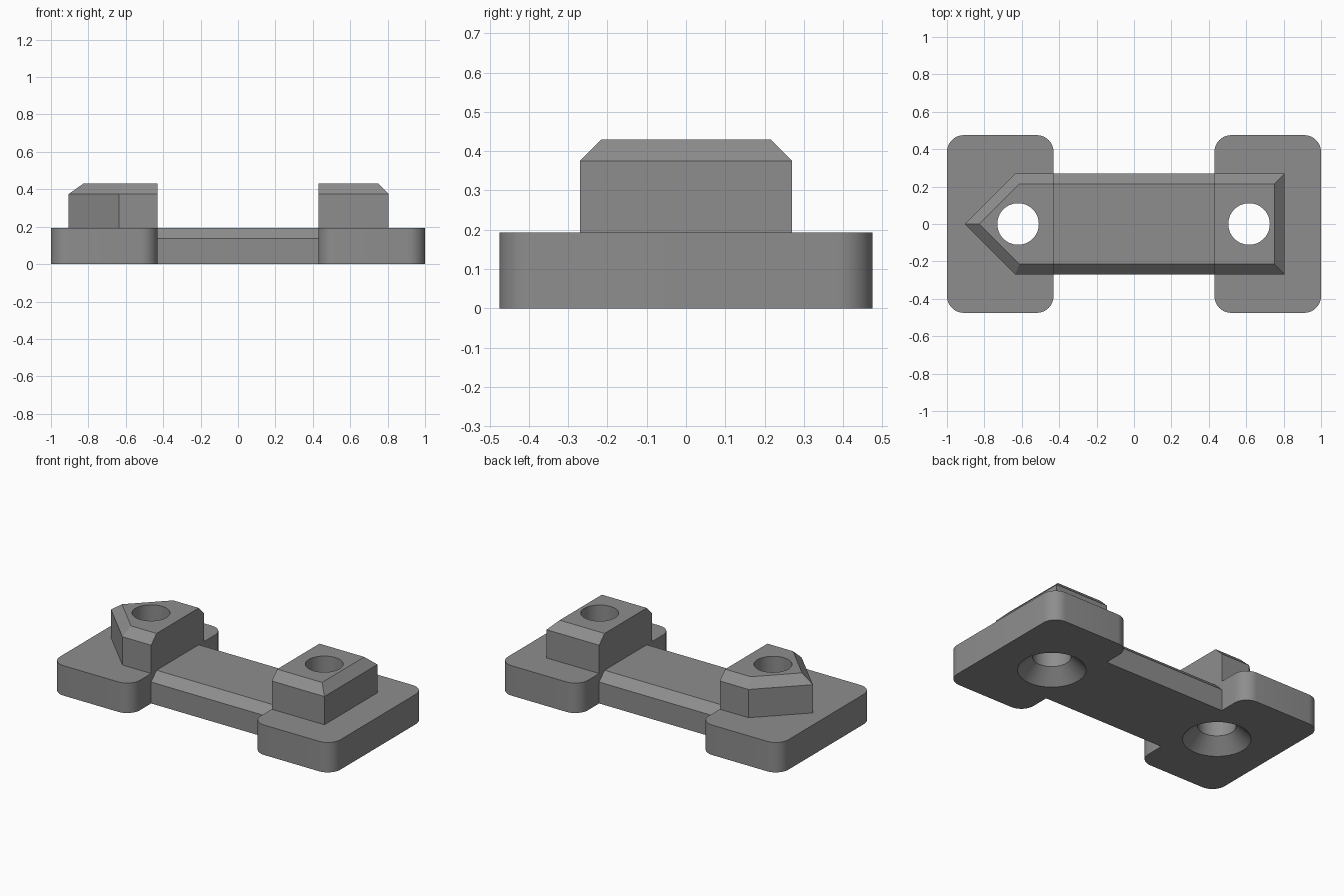
import bpy, bmesh, math

if "Cube" in bpy.data.objects:
    bpy.data.objects.remove(bpy.data.objects["Cube"])

CHAMFER = 0.055
PLATE_H, BLOCK_H = 0.193, 0.43
INNER, OUTER = 0.43, 1.0
HALF_W = 0.27

grey = bpy.data.materials.new("mid grey")
grey.diffuse_color = (0.27, 0.27, 0.27, 1)
grey.use_nodes = True
grey.node_tree.nodes["Principled BSDF"].inputs["Base Color"].default_value = grey.diffuse_color


def loft(name, rings):
    """Closed solid through rings of equal point count."""
    bm = bmesh.new()
    loops = [[bm.verts.new(p) for p in r] for r in rings]
    n = len(loops[0])
    bm.faces.new(loops[0][::-1])
    bm.faces.new(loops[-1])
    for a, b in zip(loops, loops[1:]):
        for i in range(n):
            j = (i + 1) % n
            bm.faces.new((a[i], a[j], b[j], b[i]))
    bmesh.ops.recalc_face_normals(bm, faces=bm.faces[:])
    me = bpy.data.meshes.new(name)
    bm.to_mesh(me)
    bm.free()
    me.materials.append(grey)
    ob = bpy.data.objects.new(name, me)
    bpy.context.collection.objects.link(ob)
    return ob


def at(z, pts):
    return [(x, y, z) for x, y in pts]


def rounded_rect(x0, x1, hy, r, seg=10):
    corners = [(x1 - r, hy - r, 0), (x0 + r, hy - r, 90),
               (x0 + r, r - hy, 180), (x1 - r, r - hy, 270)]
    pts = []
    for cx, cy, a in corners:
        for i in range(seg + 1):
            t = math.radians(a + 90 * i / seg)
            pts.append((cx + r * math.cos(t), cy + r * math.sin(t)))
    return pts


def circle(cx, r, n=48):
    return [(cx + r * math.cos(2 * math.pi * i / n),
             r * math.sin(2 * math.pi * i / n)) for i in range(n)]


def combine(target, other, operation):
    mod = target.modifiers.new(operation.lower(), 'BOOLEAN')
    mod.operation, mod.solver, mod.object = operation, 'EXACT', other
    bpy.context.view_layer.objects.active = target
    bpy.ops.object.modifier_apply(modifier=mod.name)
    bpy.data.objects.remove(other)


# Bridge with chamfered top edges
w, c = HALF_W, CHAMFER
profile = [(-w, 0), (w, 0), (w, PLATE_H - c), (w - c, PLATE_H),
           (c - w, PLATE_H), (-w, PLATE_H - c)]
body = loft("mounting_bracket",
            [[(x, y, z) for y, z in profile] for x in (-0.5, 0.5)])

# Rounded foot plates
for x0, x1 in ((-OUTER, -INNER), (INNER, OUTER)):
    outline = rounded_rect(x0, x1, 0.475, 0.09)
    combine(body, loft("foot_plate", [at(0, outline), at(PLATE_H, outline)]), 'UNION')

# Pointed block on the left, square block on the right
s, t = c * math.tan(math.pi / 8), c * math.sqrt(2)
pointed = [(-0.905, 0), (-0.635, -w), (-INNER, -w), (-INNER, w), (-0.635, w)]
pointed_top = [(-0.905 + t, 0), (-0.635 + s, c - w), (-INNER, c - w),
               (-INNER, w - c), (-0.635 + s, w - c)]
square = [(INNER, -w), (0.805, -w), (0.805, w), (INNER, w)]
square_top = [(INNER, c - w), (0.805 - c, c - w), (0.805 - c, w - c), (INNER, w - c)]
for name, low, top in (("pointed_block", pointed, pointed_top),
                       ("square_block", square, square_top)):
    block = loft(name, [at(0.1, low), at(BLOCK_H - c, low), at(BLOCK_H, top)])
    combine(body, block, 'UNION')

# Screw holes, countersunk from below
for x in (-0.62, 0.615):
    wide, narrow = circle(x, 0.207), circle(x, 0.111)
    hole = loft("screw_hole", [at(-0.01, wide), at(0.086, narrow), at(0.6, narrow)])
    combine(body, hole, 'DIFFERENCE')

bpy.context.view_layer.objects.active = body
body.select_set(True)
bpy.ops.object.shade_smooth_by_angle(angle=math.radians(30))
